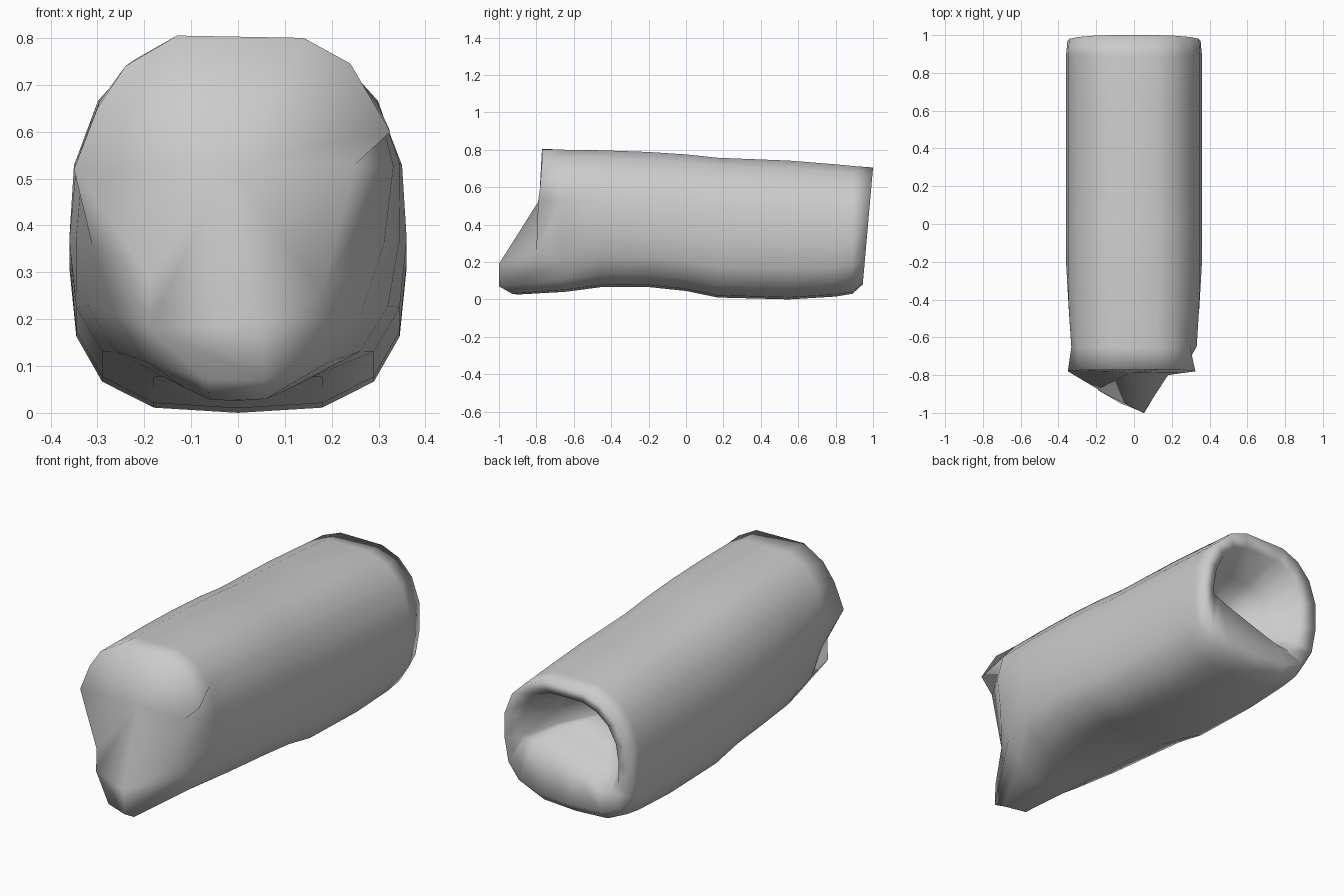
import bpy, bmesh

if "Cube" in bpy.data.objects:
    bpy.data.objects.remove(bpy.data.objects["Cube"])

# Half cross-section of the log: x, height fraction (bottom to top)
HALF = [(.18, .015), (.29, .09), (.345, .22), (.36, .42), (.35, .64), (.30, .82), (.22, .94), (.12, 1)]
SECTION = [(0, 0)] + HALF + [(-x, h) for x, h in reversed(HALF)]

# Stations along the body: y, bottom z, top z, pinch of the underside
STATIONS = [(-.65, .04, .80, .4), (-.45, .066, .797, .12), (-.2, .066, .788, 0), (0, .045, .775, 0),
            (.17, .01, .757, 0), (.55, .0, .742, 0), (.8, .015, .722, 0), (.89, .03, .713, 0)]

# Front rim: full at the top, pinching down to a protruding lip
FRONT = [(0, -.90, .026), (.06, -.93, .03), (.055, -1, .07), (.05, -1, .19), (.18, -.80, .26),
         (.25, -.79, .53), (.325, -.78, .60), (.24, -.77, .745), (.14, -.77, .80),
         (-.13, -.77, .805), (-.24, -.77, .74), (-.30, -.775, .65), (-.35, -.78, .52),
         (-.19, -.875, .29), (-.19, -.88, .18), (-.07, -.95, .07), (-.06, -.90, .028)]

bm = bmesh.new()


def ring(points):
    return [bm.verts.new(p) for p in points]


def bridge(a, b):
    n = len(a)
    for i in range(n):
        j = (i + 1) % n
        bm.faces.new((a[i], a[j], b[j], b[i]))


def fan(a, centre, closed=True):
    c = bm.verts.new(centre)
    for i in range(len(a) if closed else len(a) - 1):
        bm.faces.new((a[i], a[(i + 1) % len(a)], c))
    return c


# Front face above the lip, then the blunt nose of the lip
f = ring(FRONT)
rings = [f]
c = fan(f[3:15], (-.02, -.785, .53), closed=False)
bm.faces.new((f[14], f[3], c))
bm.faces.new((f[14], f[15], f[2], f[3]))
bm.faces.new((f[15], f[16], f[1], f[2]))
bm.faces.new((f[16], f[0], f[1]))

# Body
for y, lo, hi, pinch in STATIONS:
    rings.append(ring([(x * (1 - pinch * (1 - h) ** 2), y, lo + (hi - lo) * h) for x, h in SECTION]))

# Leaning back rim
back = [(x * .98, .945 + .055 * h, .08 + .625 * h) for x, h in SECTION]
rings.append(ring(back))

# Opening in the back, with a sloping lower lip
opening = []
for x, y, z in back:
    px, pz = x * .78, .42 + (z - .42) * .78
    opening.append((px, y - .03, max(pz, .19 + .33 * (px + .2))))
rings.append(ring(opening))

# Hollow
rings.append(ring([(x * .7, .78, .44 + (z - .44) * .7) for x, y, z in opening]))
for a, b in zip(rings, rings[1:]):
    bridge(a, b)
fan(rings[-1], (0, .55, .42))

bmesh.ops.recalc_face_normals(bm, faces=bm.faces)
mesh = bpy.data.meshes.new("hollow_log")
bm.to_mesh(mesh)
bm.free()
log = bpy.data.objects.new("hollow_log", mesh)
bpy.context.collection.objects.link(log)

# Smooth bark with only the sharpest folds kept
bpy.context.view_layer.objects.active = log
log.select_set(True)
bpy.ops.object.shade_smooth_by_angle(angle=2.2)
